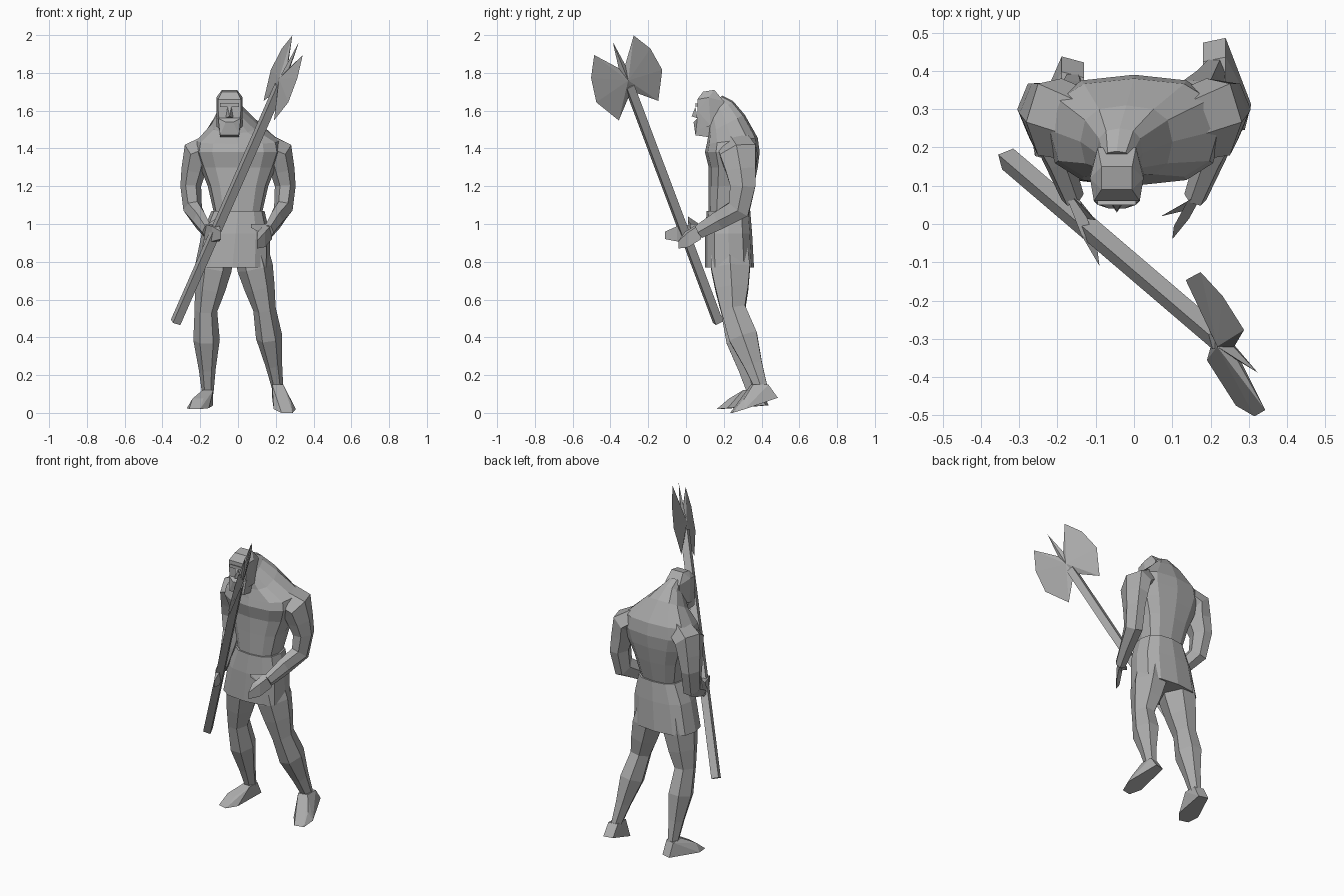
import bpy
import bmesh
from math import cos, sin, pi, copysign
from mathutils import Vector

if "Cube" in bpy.data.objects:
    bpy.data.objects.remove(bpy.data.objects["Cube"])

grey = bpy.data.materials.new("plain_grey")
grey.use_nodes = True
grey.diffuse_color = (.42, .42, .42, 1)
grey.node_tree.nodes["Principled BSDF"].inputs["Base Color"].default_value = grey.diffuse_color


def finish(name, bm):
    bmesh.ops.recalc_face_normals(bm, faces=bm.faces)
    mesh = bpy.data.meshes.new(name)
    bm.to_mesh(mesh)
    bm.free()
    mesh.materials.append(grey)
    bpy.context.collection.objects.link(bpy.data.objects.new(name, mesh))


def loft(name, rings):
    """Skin a stack of equal rings and close both ends."""
    bm = bmesh.new()
    loops = [[bm.verts.new(point) for point in ring] for ring in rings]
    for low, high in zip(loops, loops[1:]):
        for i in range(len(low)):
            bm.faces.new((low[i - 1], low[i], high[i], high[i - 1]))
    bm.faces.new(loops[0])
    bm.faces.new(loops[-1])
    finish(name, bm)


def hull(name, points):
    """Convex faceted solid around the points."""
    bm = bmesh.new()
    for point in points:
        bm.verts.new(point)
    result = bmesh.ops.convex_hull(bm, input=bm.verts)
    inside = [v for v in result["geom_interior"] if isinstance(v, bmesh.types.BMVert)]
    bmesh.ops.delete(bm, geom=inside, context="VERTS")
    finish(name, bm)


def limb(name, path, radii, depth):
    """Six-sided tube along a path, deeper than wide."""
    rings = []
    for i, (point, radius) in enumerate(zip(path, radii)):
        along = (path[min(i + 1, len(path) - 1)] - path[max(i - 1, 0)]).normalized()
        across = Vector((1, 0, 0))
        across = (across - along * along.x).normalized()
        forward = along.cross(across) * depth
        rings.append([point + radius * (across * cos(k * pi / 3) + forward * sin(k * pi / 3))
                      for k in range(6)])
    loft(name, rings)


def squarish(value):
    return copysign(abs(value) ** .75, value)


def body(name, rows):
    """Rows of height, half width, front and back; the hunch lifts the back."""
    rings = []
    for z, width, front, back in rows:
        hunch = min(max(0, z - 1.4) * .4, .05)
        shift = -max(0, z - 1.45) * .25 - max(0, 1.07 - z) * .1
        ring = []
        for k in range(12):
            side, rear = squarish(cos(k * pi / 6)), squarish(sin(k * pi / 6))
            ring.append((shift + width * side,
                         (front + back + (back - front) * rear) / 2, z + hunch * rear))
        rings.append(ring)
    loft(name, rings)


# Trunk and tunic
body("torso", [
    (.95, .15, .12, .33),
    (1.07, .13, .12, .33),
    (1.2, .16, .12, .36),
    (1.3, .2, .12, .38),
    (1.38, .23, .1, .39),
    (1.44, .22, .11, .38),
    (1.53, .12, .12, .31),
    (1.6, .06, .12, .25),
    (1.63, .04, .12, .19)])
body("tunic_skirt", [
    (.77, .2, .1, .36),
    (.95, .18, .1, .35),
    (1.07, .14, .11, .34)])


# Head parts are symmetric about the head's own centre line
def head_part(name, points):
    hull(name, [(side * x - .045, y, z) for x, y, z in points for side in (1, -1)])


head_part("head", [
    (.04, .09, 1.7), (.04, .15, 1.71),
    (.06, .06, 1.66), (.07, .12, 1.67), (.05, .2, 1.65),
    (.06, .06, 1.6), (.05, .06, 1.5), (.07, .13, 1.52), (.05, .2, 1.55)])
head_part("beard", [
    (.06, .06, 1.56), (.06, .13, 1.55), (.02, .04, 1.54),
    (.05, .05, 1.47), (.05, .12, 1.46)])
head_part("nose", [(.01, .05, 1.62), (.02, .06, 1.56), (0, .03, 1.57)])
head_part("brow", [(.05, .05, 1.64), (.05, .08, 1.63), (.05, .05, 1.62)])


# Arms and hands
def arm(side, sign, fingertip, thumb_tip):
    shoulder = Vector((sign * .11, .25, 1.43))
    deltoid = Vector((sign * .22, .28, 1.37))
    bicep = Vector((sign * .25, .3, 1.2))
    elbow = Vector((sign * .24, .28, 1.08))
    wrist = Vector((sign * .16, .07, .96))
    limb(side + "_arm",
         [shoulder, deltoid, deltoid.lerp(bicep, .5), bicep, elbow, elbow.lerp(wrist, .5), wrist],
         [.07, .08, .065, .055, .05, .04, .03], 1.4)

    up = Vector((0, 0, .04))
    across = Vector((.02, sign * .01, 0))
    knuckle = wrist.lerp(fingertip, .6)
    hull(side + "_hand", [joint + a * up + b * across
                          for joint in (wrist, knuckle) for a in (1, -1) for b in (1, -1)]
         + [fingertip + up / 2, fingertip - up / 2])
    hull(side + "_thumb", [wrist + up, wrist + across, wrist - across,
                           wrist.lerp(knuckle, .5), thumb_tip, thumb_tip - up / 2])


arm("left", 1, Vector((.1, -.04, .89)), Vector((.07, .02, 1)))
arm("right", -1, Vector((-.09, -.11, .94)), Vector((-.1, .01, 1.04)))


# Legs and feet
def leg(side, hip, knee, ankle, toe, heel):
    limb(side + "_leg",
         [hip, hip.lerp(knee, .3), hip.lerp(knee, .65), knee,
          knee.lerp(ankle, .35), knee.lerp(ankle, .7), ankle],
         [.09, .095, .08, .06, .07, .045, .03], 1.25)

    across = (heel - toe).cross(Vector((0, 0, 1))).normalized()
    ball = toe.lerp(heel, .25)
    instep = ball + Vector((0, 0, .05))
    points = [ankle + Vector((0, y, .02)) + across * x for x in (.03, -.03) for y in (.03, -.05)]
    for centre, width in ((toe, .03), (ball, .06), (instep, .03), (heel, .03)):
        points += [centre + across * width, centre - across * width]
    hull(side + "_foot", points)


leg("right", hip=Vector((-.11, .23, .86)), knee=Vector((-.17, .25, .54)),
    ankle=Vector((-.16, .36, .1)), toe=Vector((-.23, .17, .02)), heel=Vector((-.16, .43, .04)))
leg("left", hip=Vector((.07, .23, .86)), knee=Vector((.14, .25, .55)),
    ankle=Vector((.21, .4, .13)), toe=Vector((.26, .24, 0)), heel=Vector((.21, .48, .08)))

# Square axe shaft, held across the body
butt = Vector((-.33, .17, .48))
neck = Vector((.22, -.3, 1.73))
along = (neck - butt).normalized()
across = Vector((-.23, .87, .43)).normalized()
normal = along.cross(across)
corners = [(1, 1), (-1, 1), (-1, -1), (1, -1)]
loft("axe_shaft", [[end + .022 * (a * across + b * normal) for a, b in corners]
                   for end in (butt, neck)])

# Double axe head: mirrored blades and a top spike, thickest at the middle
blade = [(.12, -.19), (.2, -.04), (.18, .1), (.12, .21), (.02, .08)]
outline = [(0, -.07)] + blade + [(0, .23)] + [(-x, y) for x, y in reversed(blade)]
centre = neck + along * .04
bm = bmesh.new()
rim = [bm.verts.new(centre + across * x + along * y) for x, y in outline]
for face_side in (1, -1):
    hub = bm.verts.new(centre + normal * face_side * .02)
    for i, corner in enumerate(rim):
        bm.faces.new((rim[i - 1], corner, hub))
finish("axe_head", bm)
